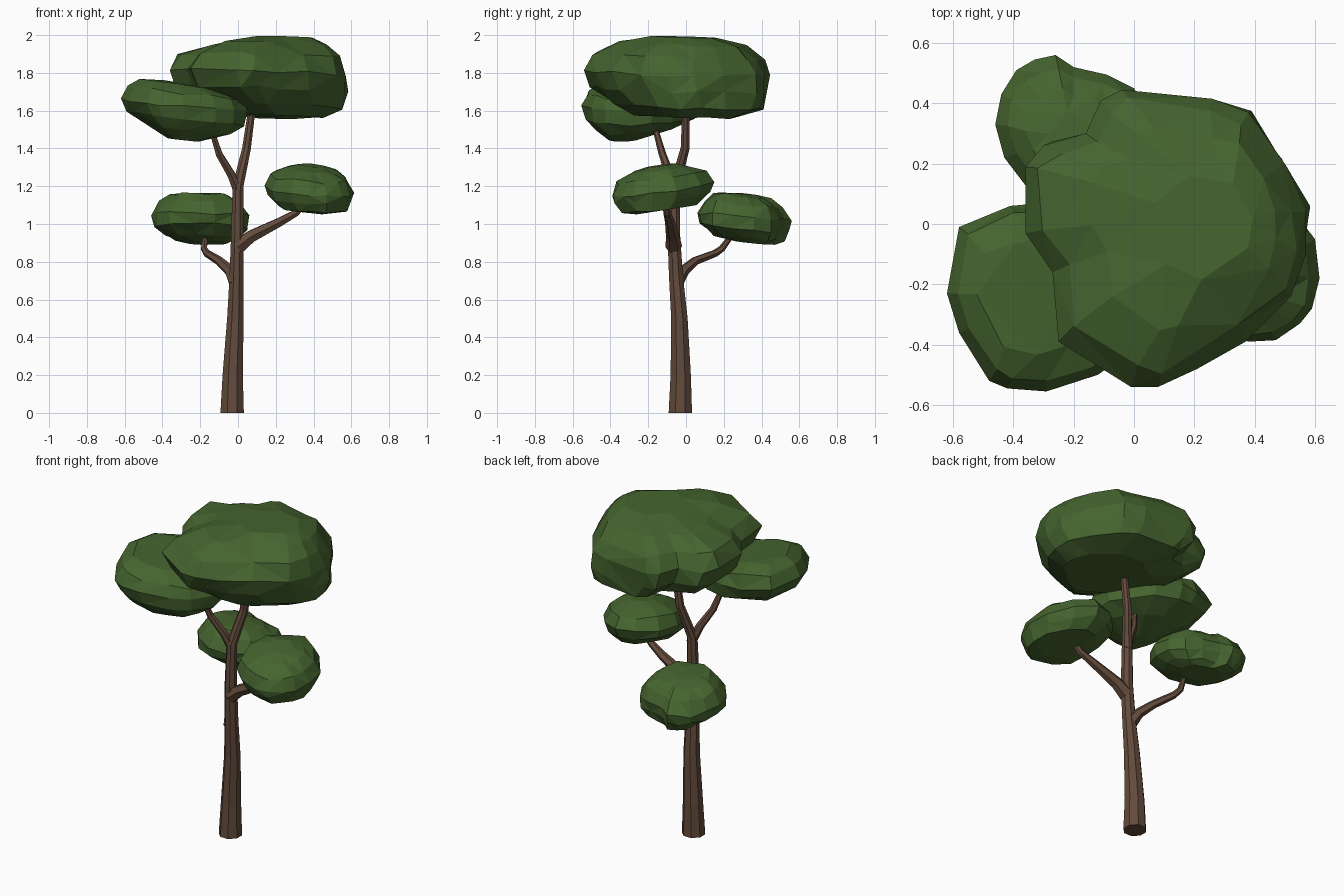
import bpy, bmesh, math, random
from mathutils import Vector

random.seed(7)


def material(name, rgb):
    m = bpy.data.materials.new(name)
    m.diffuse_color = (*rgb, 1)
    return m


BARK = material("bark brown", (0.125, 0.070, 0.045))
LEAF = material("leaf green", (0.060, 0.128, 0.028))


def loft(name, rings, mat, facet=False):
    """Skin a list of equally long point rings and cap both ends."""
    bm = bmesh.new()
    vs = [[bm.verts.new(p) for p in r] for r in rings]
    n = len(vs[0])
    for a, b in zip(vs, vs[1:]):
        for i in range(n):
            j = (i + 1) % n
            bm.faces.new((a[i], a[j], b[j], b[i]))
    bm.faces.new(vs[0][::-1])
    bm.faces.new(vs[-1])
    if facet:  # merge nearly flat neighbours into larger irregular facets
        bmesh.ops.triangulate(bm, faces=bm.faces[:])
        bmesh.ops.dissolve_limit(bm, angle_limit=math.radians(9),
                                 verts=bm.verts[:], edges=bm.edges[:])
        bmesh.ops.triangulate(bm, faces=bm.faces[:])
    bmesh.ops.recalc_face_normals(bm, faces=bm.faces[:])
    me = bpy.data.meshes.new(name)
    bm.to_mesh(me)
    bm.free()
    me.materials.append(mat)
    ob = bpy.data.objects.new(name, me)
    bpy.context.collection.objects.link(ob)
    return ob


def limb(name, path, sides):
    """Tapered tube; path entries are (x, y, z, radius)."""
    pts = [Vector(p[:3]) for p in path]
    rings = []
    for k, p in enumerate(pts):
        d = (pts[min(k + 1, len(pts) - 1)] - pts[max(k - 1, 0)]).normalized()
        up = Vector((0, 0, 1))
        q = up.rotation_difference(up if p.z == 0 else d)
        r = path[k][3]
        rings.append([p + q @ Vector((r * math.cos(t), r * math.sin(t), 0))
                      for t in (2 * math.pi * (i + .5) / sides for i in range(sides))])
    loft(name, rings, BARK)


def crown(name, outline, centre, levels, tilt):
    """Leaf mass: plan outline scaled per level (z, scale, dx, dy), then tilted."""
    cx, cy = centre
    rings = []
    for z, s, dx, dy in levels:
        ring = []
        for x, y in outline:
            u, v = (x - cx) * s, (y - cy) * s
            j = random.uniform(-.012, .012) * (s if s > .5 else 0)
            k = 1 + (random.uniform(-.04, .04) if .5 < s < .99 else 0)
            ring.append((cx + dx + u * k, cy + dy + v * k,
                         z + u * tilt[0] + v * tilt[1] + j))
        rings.append(ring)
    loft(name, rings, LEAF, True)


# Trunk and branches
limb("trunk", [(-.031, -.03, 0, .067), (-.028, -.028, .2, .058), (-.014, -.035, .5, .047),
               (-.008, -.053, .72, .040), (-.003, -.065, .95, .036), (0, -.06, 1.2, .031),
               (.045, -.005, 1.4, .025), (.078, 0, 1.64, .020)], 8)
limb("upper_left_branch", [(.005, -.055, 1.16, .028), (-.035, -.085, 1.26, .024),
                           (-.10, -.125, 1.37, .020), (-.15, -.17, 1.53, .014)], 6)
limb("right_branch", [(0, -.065, .88, .044), (.07, -.07, .935, .036),
                      (.22, -.085, 1.01, .026), (.31, -.10, 1.06, .020),
                      (.36, -.11, 1.12, .015)], 6)
limb("lower_left_branch", [(-.01, -.055, .69, .042), (-.045, -.01, .755, .030),
                           (-.10, .05, .805, .024), (-.165, .155, .845, .020),
                           (-.18, .19, .87, .018), (-.17, .25, .95, .013)], 6)

# Leaf masses
crown("top_crown",
      [(.57, .04), (.50, .20), (.38, .37), (.26, .415), (-.04, .445), (-.11, .41),
       (-.16, .30), (-.30, .26), (-.36, .19), (-.36, -.03), (-.27, -.16), (-.25, -.39),
       (-.01, -.54), (.08, -.54), (.21, -.48), (.37, -.39), (.52, -.24), (.57, -.10)],
      (.10, -.04),
      [(1.57, .52, .11, .03), (1.62, .80, .07, .06), (1.71, .95, .02, .02),
       (1.80, 1, 0, 0), (1.89, .90, .01, .01), (1.95, .66, .06, .03),
       (1.99, .35, .13, .03)],
      (-.02, -.03))
crown("upper_left_crown",
      [(.05, -.30), (.04, -.18), (-.05, -.06), (-.15, .02), (-.30, .07), (-.41, .06),
       (-.58, -.01), (-.62, -.23), (-.58, -.36), (-.48, -.52), (-.42, -.545),
       (-.29, -.555), (-.12, -.50), (-.02, -.43)],
      (-.29, -.24),
      [(1.445, .25, 0, -.09), (1.50, .65, .02, -.04), (1.56, .92, .01, 0),
       (1.63, 1, 0, 0), (1.70, .90, 0, 0), (1.745, .60, -.03, 0)],
      (-.11, .02))
crown("right_crown",
      [(.615, -.18), (.60, -.05), (.50, .08), (.38, .15), (.27, .12), (.17, .02),
       (.14, -.12), (.18, -.27), (.28, -.36), (.38, -.39), (.47, -.385),
       (.55, -.33), (.59, -.28)],
      (.38, -.12),
      [(1.065, .38, .03, -.04), (1.085, .74, .02, -.02), (1.135, .94, 0, 0),
       (1.19, 1, 0, 0), (1.25, .86, 0, -.01), (1.29, .58, .01, -.01),
       (1.31, .30, .01, -.01)],
      (-.06, .12))
crown("lower_left_crown",
      [(.06, .25), (.05, .36), (0, .45), (-.09, .495), (-.20, .52), (-.26, .56),
       (-.33, .545), (-.39, .51), (-.44, .43), (-.46, .33), (-.43, .22),
       (-.36, .13), (-.24, .06), (-.12, .07), (0, .14)],
      (-.20, .30),
      [(.90, .42, .03, .06), (.93, .75, .01, .02), (.985, .97, 0, 0),
       (1.04, 1, 0, 0), (1.11, .84, 0, 0), (1.15, .60, 0, -.01), (1.162, .32, 0, -.01)],
      (-.03, -.10))
